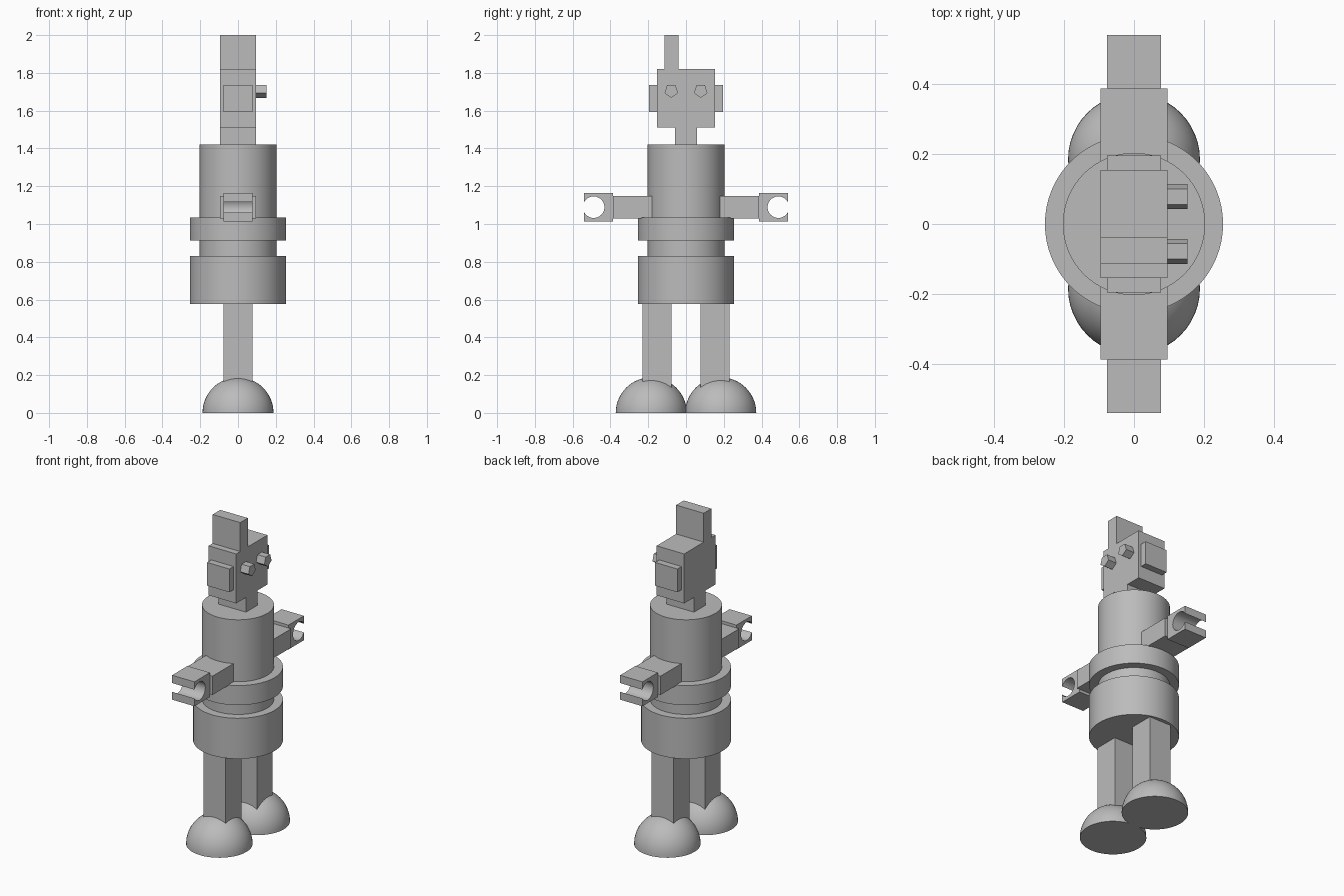
import bpy
import bmesh
from math import pi, sin, cos, acos
from mathutils import Matrix

default = bpy.data.objects.get("Cube")
if default:
    bpy.data.objects.remove(default, do_unlink=True)

grey = bpy.data.materials.new("plain grey")
grey.use_nodes = True
colour = (0.5, 0.5, 0.5, 1)
grey.diffuse_color = colour
grey.node_tree.nodes["Principled BSDF"].inputs["Base Color"].default_value = colour


def finish(name, bm, smooth=False):
    bmesh.ops.recalc_face_normals(bm, faces=bm.faces[:])
    mesh = bpy.data.meshes.new(name)
    bm.to_mesh(mesh)
    bm.free()
    mesh.materials.append(grey)
    obj = bpy.data.objects.new(name, mesh)
    bpy.context.collection.objects.link(obj)
    if smooth:
        bpy.ops.object.select_all(action="DESELECT")
        obj.select_set(True)
        bpy.context.view_layer.objects.active = obj
        bpy.ops.object.shade_smooth_by_angle(angle=pi / 6)
    return obj


def prism(name, outline, x0, x1, smooth=False):
    """Extrude a (y, z) outline along x."""
    bm = bmesh.new()
    face = bm.faces.new([bm.verts.new((x0, y, z)) for y, z in outline])
    ext = bmesh.ops.extrude_face_region(bm, geom=[face])
    moved = [v for v in ext["geom"] if isinstance(v, bmesh.types.BMVert)]
    bmesh.ops.translate(bm, verts=moved, vec=(x1 - x0, 0, 0))
    return finish(name, bm, smooth)


def box(name, half_x, y0, y1, z0, z1):
    return prism(name, [(y0, z0), (y1, z0), (y1, z1), (y0, z1)], -half_x, half_x)


def drum(name, radius, z0, z1):
    bm = bmesh.new()
    bmesh.ops.create_cone(bm, cap_ends=True, segments=64, radius1=radius,
                          radius2=radius, depth=z1 - z0,
                          matrix=Matrix.Translation((0, 0, (z0 + z1) / 2)))
    return finish(name, bm, True)


def dome(name, y, radius):
    bm = bmesh.new()
    bmesh.ops.create_uvsphere(bm, u_segments=48, v_segments=32, radius=radius)
    low = [v for v in bm.verts if v.co.z < -0.001]
    bmesh.ops.delete(bm, geom=low, context="VERTS")
    bmesh.ops.holes_fill(bm, edges=[e for e in bm.edges if e.is_boundary], sides=0)
    bmesh.ops.translate(bm, verts=bm.verts[:], vec=(0, y, 0))
    return finish(name, bm, True)


# Body drums
drum("torso", 0.203, 0.80, 1.42)
drum("belt", 0.254, 0.912, 1.034)
drum("hips", 0.254, 0.577, 0.83)

# Head
box("neck", 0.095, -0.057, 0.057, 1.41, 1.512)
box("head", 0.095, -0.154, 0.154, 1.512, 1.82)
box("head_crest", 0.095, -0.114, -0.039, 1.82, 2.0)

# Paired parts, mirrored across y
for side, s in (("front", -1), ("back", 1)):
    box(side + "_ear", 0.077, s * 0.15, s * 0.195, 1.592, 1.737)

    # Five-sided eye with a point at the bottom
    eye = [(s * 0.078 + 0.0375 * sin(a), 1.705 - 0.0375 * cos(a))
           for a in (2 * pi * i / 5 for i in range(5))]
    prism(side + "_eye", eye, 0.09, 0.152)

    box(side + "_arm", 0.095, s * 0.1, s * 0.387, 1.03, 1.147)

    # Open claw: a block with a round bite out of its outer end
    tip, centre, r, mid = 0.539, 0.489, 0.057, 1.089
    gap = acos((tip - centre) / r)
    claw = [(tip, 1.165), (0.387, 1.165), (0.387, 1.013), (tip, 1.013)]
    steps = 32
    for i in range(steps + 1):
        a = 2 * pi - gap - (2 * pi - 2 * gap) * i / steps
        claw.append((centre + r * cos(a), mid + r * sin(a)))
    prism(side + "_claw", [(s * y, z) for y, z in claw], -0.077, 0.077, True)

    box(side + "_leg", 0.077, s * 0.077, s * 0.231, 0.1, 0.58)
    dome(side + "_foot", s * 0.184, 0.188)
